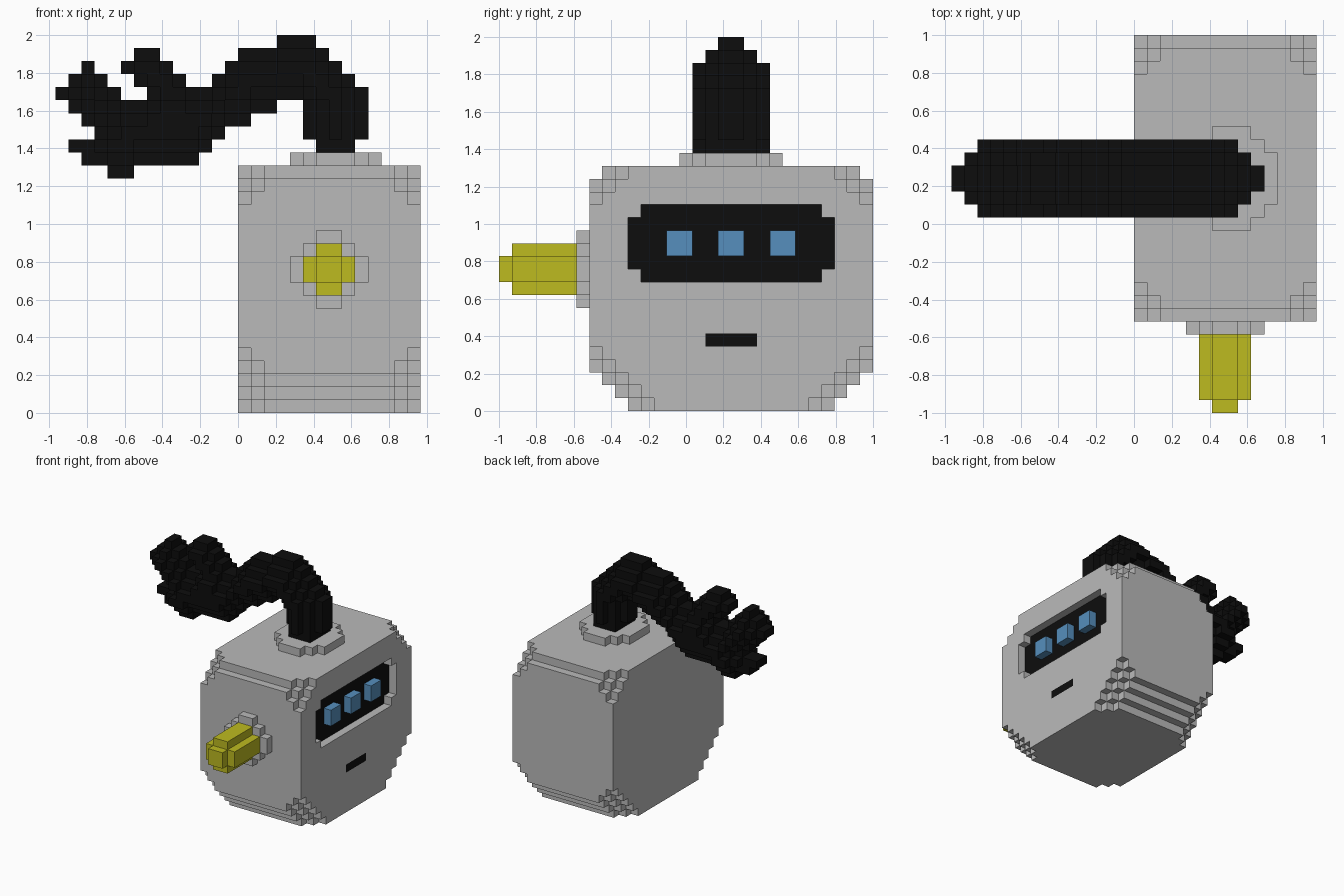
import bpy, bmesh, math
from mathutils import Vector

cube = bpy.data.objects.get("Cube")
if cube:
    bpy.data.objects.remove(cube, do_unlink=True)

U = 2 / 29                                  # edge of one block
ORIGIN = Vector((-14, -14.5, 0))            # grid corner, in blocks


def material(name, rgb):
    m = bpy.data.materials.new(name)
    m.use_nodes = True
    m.diffuse_color = (*rgb, 1)
    m.node_tree.nodes["Principled BSDF"].inputs["Base Color"].default_value = (*rgb, 1)
    return m


GREY = material("light grey", (0.49, 0.49, 0.49))
BLACK = material("black", (0.004, 0.004, 0.004))
BLUE = material("eye blue", (0.093, 0.275, 0.51))
YELLOW = material("yellow", (0.51, 0.495, 0.0145))


def box(x0, x1, y0, y1, z0, z1):
    """All grid cells in a block."""
    return {(x, y, z) for x in range(x0, x1) for y in range(y0, y1) for z in range(z0, z1)}


# Body: a block with stepped corners, cut deeper at the two side planes
def in_body(cell):
    x, y, z = cell
    a = min(y - 7, 28 - y)
    c = min(x - 14, 27 - x)
    return a + 18 - z >= max(3 - c, 1) and a + z >= max(5 - c, 3)


body = {c for c in box(14, 28, 7, 29, 0, 19) if in_body(c)}

# Face: recessed visor with raised eyes, flush mouth
def visor_shape(x):
    return box(x, x + 1, 10, 26, 11, 15) | box(x, x + 1, 11, 25, 10, 16)


visor = visor_shape(26)
eyes = set()
for y in (13, 17, 21):
    eyes |= box(27, 28, y, y + 2, 12, 14)
mouth = box(27, 28, 16, 20, 5, 6)
body -= visor | visor_shape(27) | mouth

# Spout with its round base
spout_base, spout = set(), box(20, 22, 0, 1, 10, 12)
for k in range(3):
    spout_base |= box(18 + k, 24 - k, 6, 7, 10 - k, 12 + k)
for k in range(2):
    spout |= box(19 + k, 23 - k, 1, 6, 10 - k, 12 + k)

# Collar on top of the body
collar = set()
for k in range(3):
    collar |= box(18 + k, 25 - k, 16 - k, 20 + k, 19, 20)

# Plume: side outline as spans per row, thinned by one block per layer outward
ROWS = {
    28: [(17, 20)],
    27: [(6, 8), (14, 21)],
    26: [(2, 3), (5, 9), (13, 22)],
    25: [(1, 4), (6, 10), (12, 23)],
    24: [(0, 5), (7, 24)],
    23: [(1, 17), (19, 24)],
    22: [(2, 15), (19, 24)],
    21: [(3, 13), (19, 24)],
    20: [(1, 12)],
    19: [(2, 11)],
    18: [(4, 6)],
}
outline = {(x, z) for z, spans in ROWS.items() for a, b in spans for x in range(a, b)}
root = {(x, z) for x in range(19, 24) for z in range(18, 21)}   # keeps the stem straight


def erode(shape):
    return {(x, z) for x, z in shape
            if {(x - 1, z), (x + 1, z), (x, z - 1), (x, z + 1)} <= shape}


plume = box(20, 23, 16, 20, 20, 21)
layer = outline | root
for k in range(3):
    for y in (17 - k, 18 + k):
        plume |= {(x, y, z) for x, z in layer - root}
    layer = erode(layer | {(x, 17 - d) for x in range(19, 24) for d in range(3)})
    layer = {(x, z) for x, z in layer if z >= 18 or 19 <= x < 24}
plume = {c for c in plume if c[2] >= 18}

PARTS = [("body", body, GREY), ("visor", visor, BLACK), ("eyes", eyes, BLUE),
         ("mouth", mouth, BLACK), ("spout_base", spout_base, GREY),
         ("spout", spout, YELLOW), ("collar", collar, GREY), ("plume", plume, BLACK)]
SOLID = set().union(*(p[1] for p in PARTS))


def build(name, cells, mat):
    """Skin a set of cells with its outer faces, then merge the flat areas."""
    bm = bmesh.new()
    verts = {}

    def vert(p):
        if p not in verts:
            verts[p] = bm.verts.new((Vector(p) + ORIGIN) * U)
        return verts[p]

    for c in sorted(cells):
        for axis in range(3):
            for side in (0, 1):
                n = list(c)
                n[axis] += 2 * side - 1
                if tuple(n) in SOLID:
                    continue
                ring = []
                for du, dv in ((0, 0), (1, 0), (1, 1), (0, 1)):
                    p = list(c)
                    p[axis] += side
                    p[(axis + 1) % 3] += du
                    p[(axis + 2) % 3] += dv
                    ring.append(vert(tuple(p)))
                bm.faces.new(ring if side else ring[::-1])
    bmesh.ops.dissolve_limit(bm, angle_limit=math.radians(1),
                             verts=bm.verts[:], edges=bm.edges[:])
    mesh = bpy.data.meshes.new(name)
    bm.to_mesh(mesh)
    bm.free()
    mesh.materials.append(mat)
    bpy.context.collection.objects.link(bpy.data.objects.new(name, mesh))


for part in PARTS:
    build(*part)
